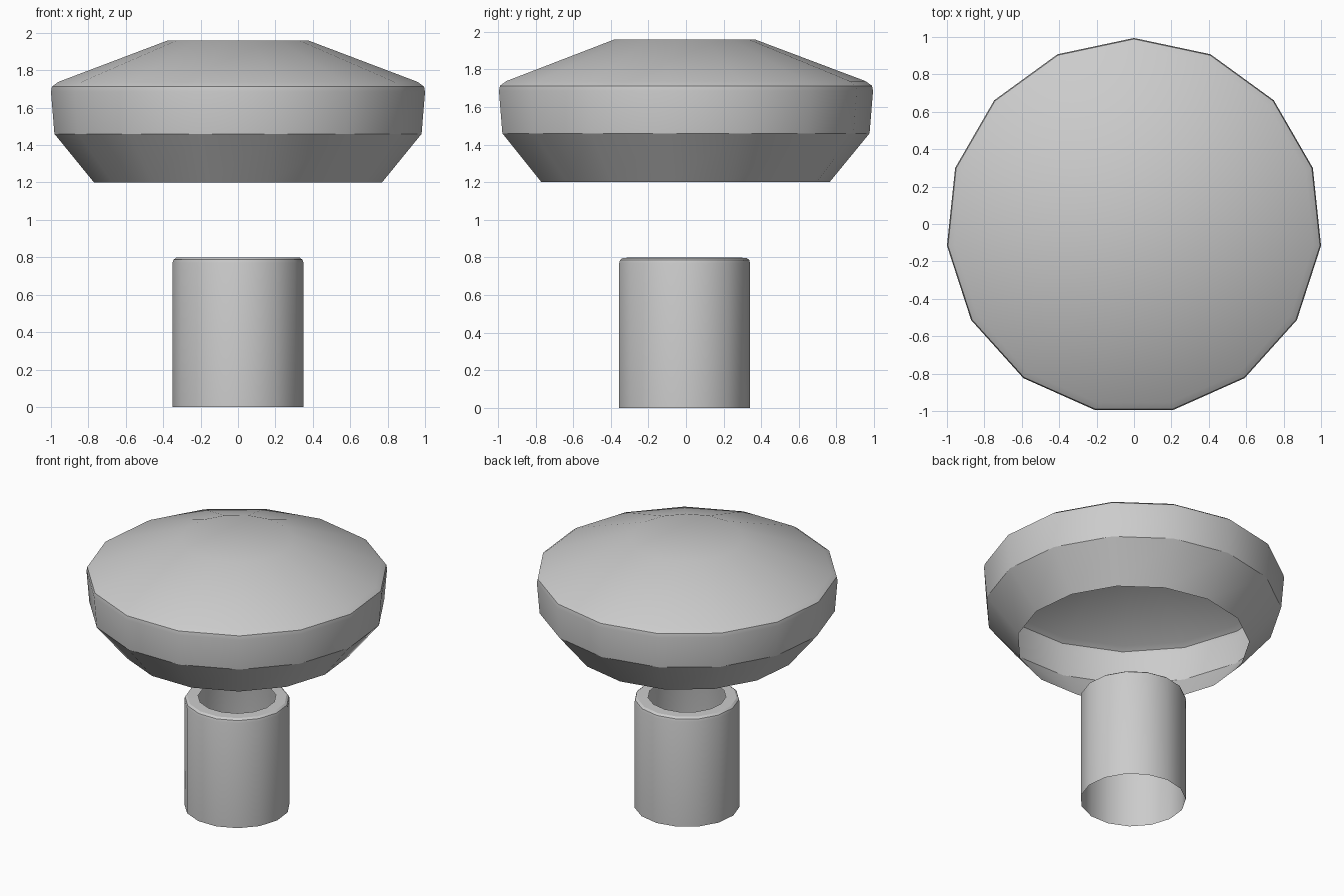
import bpy, bmesh
from math import sin, cos, pi, radians

if "Cube" in bpy.data.objects:
    bpy.data.objects.remove(bpy.data.objects["Cube"])

SIDES = 15
CY = -0.011  # the odd-sided rings sit slightly off centre in y


def lathe(name, profile, cap_end=False):
    """Spin (radius, z) points into an open smooth-shaded shell."""
    bm = bmesh.new()
    rings = []
    for r, z in profile:
        rings.append([bm.verts.new((r * cos(pi / 2 + 2 * pi * i / SIDES),
                                    CY + r * sin(pi / 2 + 2 * pi * i / SIDES), z))
                      for i in range(SIDES)])
    for a, b in zip(rings, rings[1:]):
        for i in range(SIDES):
            j = (i + 1) % SIDES
            bm.faces.new((a[i], a[j], b[j], b[i]))
    if cap_end:
        bm.faces.new(rings[-1])
    mesh = bpy.data.meshes.new(name)
    bm.to_mesh(mesh)
    bm.free()
    obj = bpy.data.objects.new(name, mesh)
    bpy.context.collection.objects.link(obj)
    bpy.ops.object.select_all(action='DESELECT')
    obj.select_set(True)
    bpy.context.view_layer.objects.active = obj
    bpy.ops.object.shade_smooth_by_angle(angle=radians(30))
    return obj


# Hollow tube with rounded shoulder and inward lip
lathe("stem", [(0.352, 0), (0.352, 0.77), (0.347, 0.787), (0.332, 0.798), (0.26, 0.8)])

# Hollow cap, open underneath, flat on top
lathe("cap", [(0.774, 1.2), (0.987, 1.46), (1.0055, 1.685), (1.0, 1.713),
              (0.965, 1.738), (0.376, 1.96)], cap_end=True)
